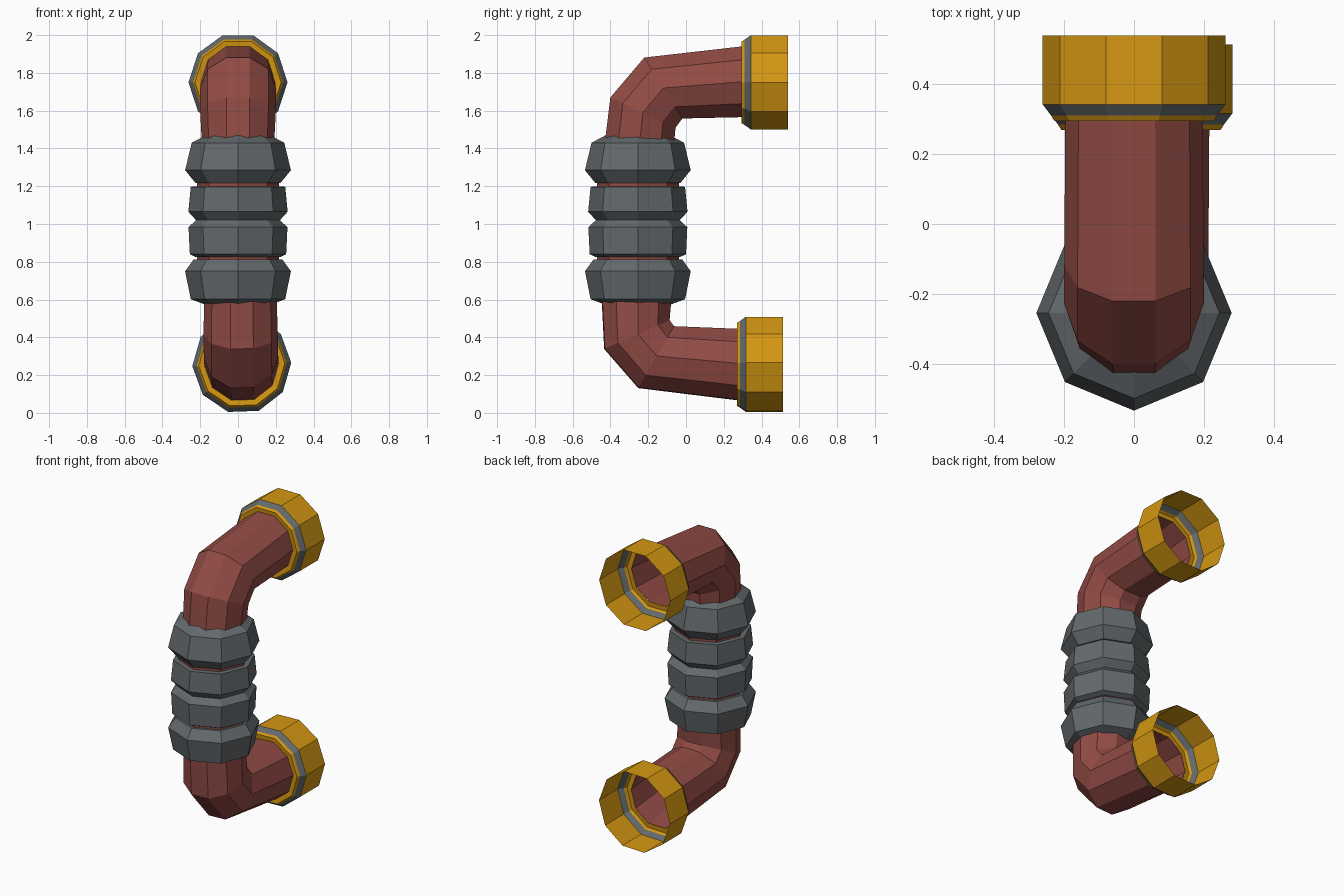
import bpy, bmesh, math
from mathutils import Vector

if "Cube" in bpy.data.objects:
    bpy.data.objects.remove(bpy.data.objects["Cube"])


def material(name, rgb):
    m = bpy.data.materials.new(name)
    m.diffuse_color = (*rgb, 1)
    m.use_nodes = True
    m.node_tree.nodes["Principled BSDF"].inputs["Base Color"].default_value = m.diffuse_color
    return m


RED = material("brick red", (0.29, 0.071, 0.06))
GOLD = material("golden yellow", (0.66, 0.31, 0.006))
GREY = material("slate grey", (0.125, 0.142, 0.15))


def loft(name, rings, sides, mats, band_mats=None, twist=0.0):
    """Skin a row of rings; each ring is (centre, up direction, radius)."""
    bm = bmesh.new()
    loops = []
    for c, u, r in rings:
        c, u = Vector(c), Vector(u).normalized()
        loop = []
        for k in range(sides):
            a = 2 * math.pi * k / sides + twist
            loop.append(bm.verts.new(c + r * (math.cos(a) * Vector((1, 0, 0)) + math.sin(a) * u)))
        loops.append(loop)
    f = None
    for i in range(len(loops) - 1):
        for k in range(sides):
            n = (k + 1) % sides
            f = bm.faces.new((loops[i][k], loops[i][n], loops[i + 1][n], loops[i + 1][k]))
            f.material_index = band_mats[i] if band_mats else 0
    # point the normals outward
    bm.normal_update()
    mid = (Vector(rings[-1][0]) + Vector(rings[-2][0])) / 2
    if f.normal.dot(f.calc_center_median() - mid) < 0:
        bmesh.ops.reverse_faces(bm, faces=bm.faces[:])
    me = bpy.data.meshes.new(name)
    bm.to_mesh(me)
    bm.free()
    for m in mats:
        me.materials.append(m)
    ob = bpy.data.objects.new(name, me)
    bpy.context.collection.objects.link(ob)
    return ob


# Bent pipes, ten sided and open at the wall end
loft("upper_pipe", [
    ((0, -0.25, 1.30), (0, -1, 0), 0.195),
    ((0, -0.245, 1.44), (0, -1, 0.05), 0.192),
    ((0, -0.228, 1.59), (0, -0.345, 0.16), 0.20),
    ((0, -0.12, 1.72), (0, -0.2, 0.32), 0.20),
    ((0, 0.297, 1.753), (0, 0, 1), 0.197)], 10, [RED])
loft("lower_pipe", [
    ((0.013, -0.262, 0.72), (0, -1, 0), 0.19),
    ((0.013, -0.262, 0.60), (0, -1, 0), 0.192),
    ((0.014, -0.26, 0.415), (0, -0.34, -0.15), 0.197),
    ((0.016, -0.158, 0.295), (0, -0.185, -0.32), 0.197),
    ((0.019, 0.273, 0.256), (0, 0, -1), 0.197)], 10, [RED], twist=math.radians(-2))

# End sockets: open gold cups with a grey bevel band
for name, x, y, z, twist in (("upper_socket", 0, 0.295, 1.75, 0),
                             ("lower_socket", 0.02, 0.269, 0.257, 2)):
    profile = [(0.193, 0.004), (0.228, 0), (0.238, 0.016), (0.262, 0.048), (0.262, 0.245)]
    loft(name, [((x, y + d, z), (0, 0, 1), r) for r, d in profile], 10,
         [GOLD, GREY], [0, 0, 1, 0], math.radians(twist))

# Red core showing between the grip segments
loft("grip_core", [((0, -0.255, z), (0, 1, 0), 0.217) for z in (0.78, 1.25)], 8, [RED])

# Grip segments, eight sided, as (radius, height) profiles
segments = {
    "grip_top": [(0.17, 1.47), (0.245, 1.43), (0.28, 1.285), (0.225, 1.217), (0.18, 1.217)],
    "grip_upper_middle": [(0.18, 1.2), (0.25, 1.197), (0.263, 1.065), (0.222, 1.02), (0.18, 1.02)],
    "grip_lower_middle": [(0.18, 1.02), (0.222, 1.02), (0.262, 0.983), (0.255, 0.84), (0.225, 0.826), (0.18, 0.826)],
    "grip_bottom": [(0.18, 0.812), (0.235, 0.812), (0.28, 0.75), (0.25, 0.602), (0.17, 0.572)],
}
for name, profile in segments.items():
    loft(name, [((0, -0.255, z), (0, 1, 0), r) for r, z in profile], 8, [GREY])
